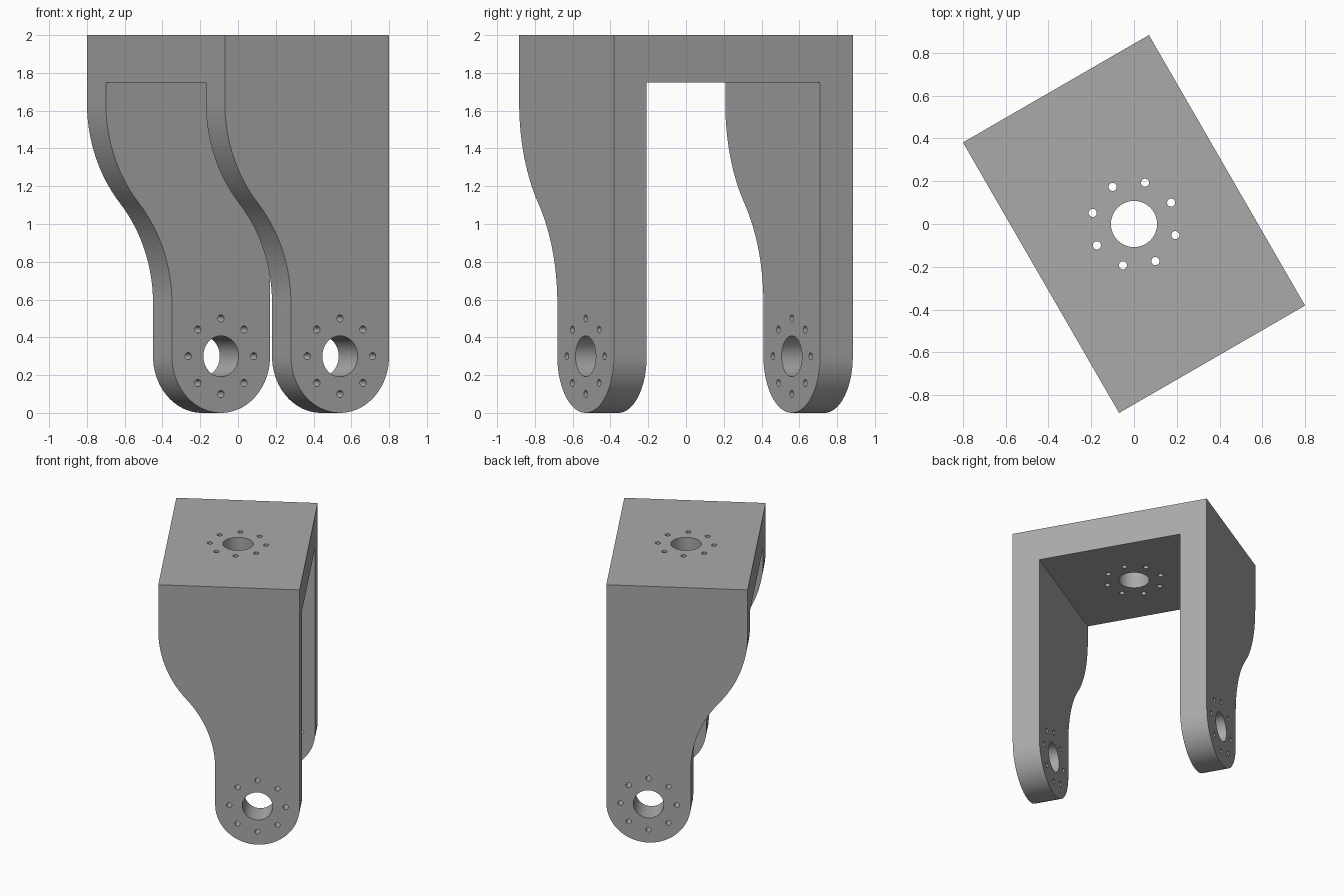
import bpy, bmesh
from math import sin, cos, pi, acos, radians
from mathutils import Matrix, Vector

cube = bpy.data.objects.get("Cube")
if cube:
    bpy.data.objects.remove(cube, do_unlink=True)

HALF_W, HALF_L, HEIGHT = 0.502, 0.73, 2.0     # bracket footprint and height
LEG_T, TOP_T = 0.2, 0.25                      # leg and top plate thickness
EYE_U, EYE_R = HALF_W - 0.3, 0.3              # rounded leg end
BEND_R, BEND_Z = 0.8, 1.11                    # S-shaped leg edge
SPIN = Matrix.Rotation(radians(30), 4, 'Z')

metal = bpy.data.materials.new("grey metal")
metal.use_nodes = True
GREY = (0.4, 0.4, 0.4, 1)
metal.diffuse_color = GREY
metal.node_tree.nodes["Principled BSDF"].inputs["Base Color"].default_value = GREY


def make_object(name, bm):
    bmesh.ops.recalc_face_normals(bm, faces=bm.faces)
    mesh = bpy.data.meshes.new(name)
    bm.to_mesh(mesh)
    bm.free()
    mesh.materials.append(metal)
    obj = bpy.data.objects.new(name, mesh)
    bpy.context.collection.objects.link(obj)
    return obj


def arc(cu, cz, r, start, end, n):
    return [(cu + r * cos(start + (end - start) * i / n),
             cz + r * sin(start + (end - start) * i / n)) for i in range(n + 1)]


def cut(obj, cutter):
    cutter.hide_render = True
    mod = obj.modifiers.new("cut", 'BOOLEAN')
    mod.operation, mod.solver, mod.object = 'DIFFERENCE', 'EXACT', cutter
    bpy.context.view_layer.objects.active = obj
    bpy.ops.object.modifier_apply(modifier=mod.name)
    bpy.data.objects.remove(cutter, do_unlink=True)


def add_hole_ring(bm, placement, depth):
    """One bore with eight bolt holes around it, along local z."""
    spots = [(0, 0, 0.108, 48)]
    spots += [(0.2 * cos(k * pi / 4), 0.2 * sin(k * pi / 4), 0.019, 20) for k in range(8)]
    for x, y, r, n in spots:
        bmesh.ops.create_cone(bm, cap_ends=True, segments=n, radius1=r, radius2=r, depth=depth,
                              matrix=placement @ Matrix.Translation((x, y, 0)))


# Side outline: square top, S-curved edge, rounded lower end
swing = acos(1 - (HALF_W - EYE_R + EYE_U) / 2 / BEND_R)
rise = BEND_R * sin(swing)
outline = [(HALF_W, HEIGHT), (-HALF_W, HEIGHT)]
outline += arc(BEND_R - HALF_W, BEND_Z + rise, BEND_R, pi, pi + swing, 20)
outline += arc(EYE_U - EYE_R - BEND_R, BEND_Z - rise, BEND_R, swing, 0, 20)[1:]
outline += arc(EYE_U, EYE_R, EYE_R, pi, 2 * pi, 40)

bm = bmesh.new()
face = bm.faces.new([bm.verts.new((u, -HALF_L, z)) for u, z in outline])
side = bmesh.ops.extrude_face_region(bm, geom=[face])["geom"]
bmesh.ops.translate(bm, vec=(0, 2 * HALF_L, 0),
                    verts=[v for v in side if isinstance(v, bmesh.types.BMVert)])
bracket = make_object("fork_bracket", bm)

# Open space between the two legs
bm = bmesh.new()
gap_top = HEIGHT - TOP_T
bmesh.ops.create_cube(bm, size=1, matrix=Matrix.Translation((0, 0, gap_top - 1.5))
                      @ Matrix.Diagonal((3, 2 * (HALF_L - LEG_T), 3, 1)))
cut(bracket, make_object("gap_cutter", bm))

# Bores and bolt holes through the top and both legs
bm = bmesh.new()
add_hole_ring(bm, Matrix.Translation((0, 0, HEIGHT - TOP_T / 2)), 0.6)
add_hole_ring(bm, Matrix.Translation((EYE_U, 0, EYE_R)) @ Matrix.Rotation(pi / 2, 4, 'X'), 3)
cut(bracket, make_object("hole_cutter", bm))

# Turn the bracket on its base and shade the curves smooth
bracket.data.transform(SPIN)
bpy.ops.object.select_all(action='DESELECT')
bracket.select_set(True)
bpy.context.view_layer.objects.active = bracket
bpy.ops.object.shade_smooth_by_angle(angle=radians(30))
